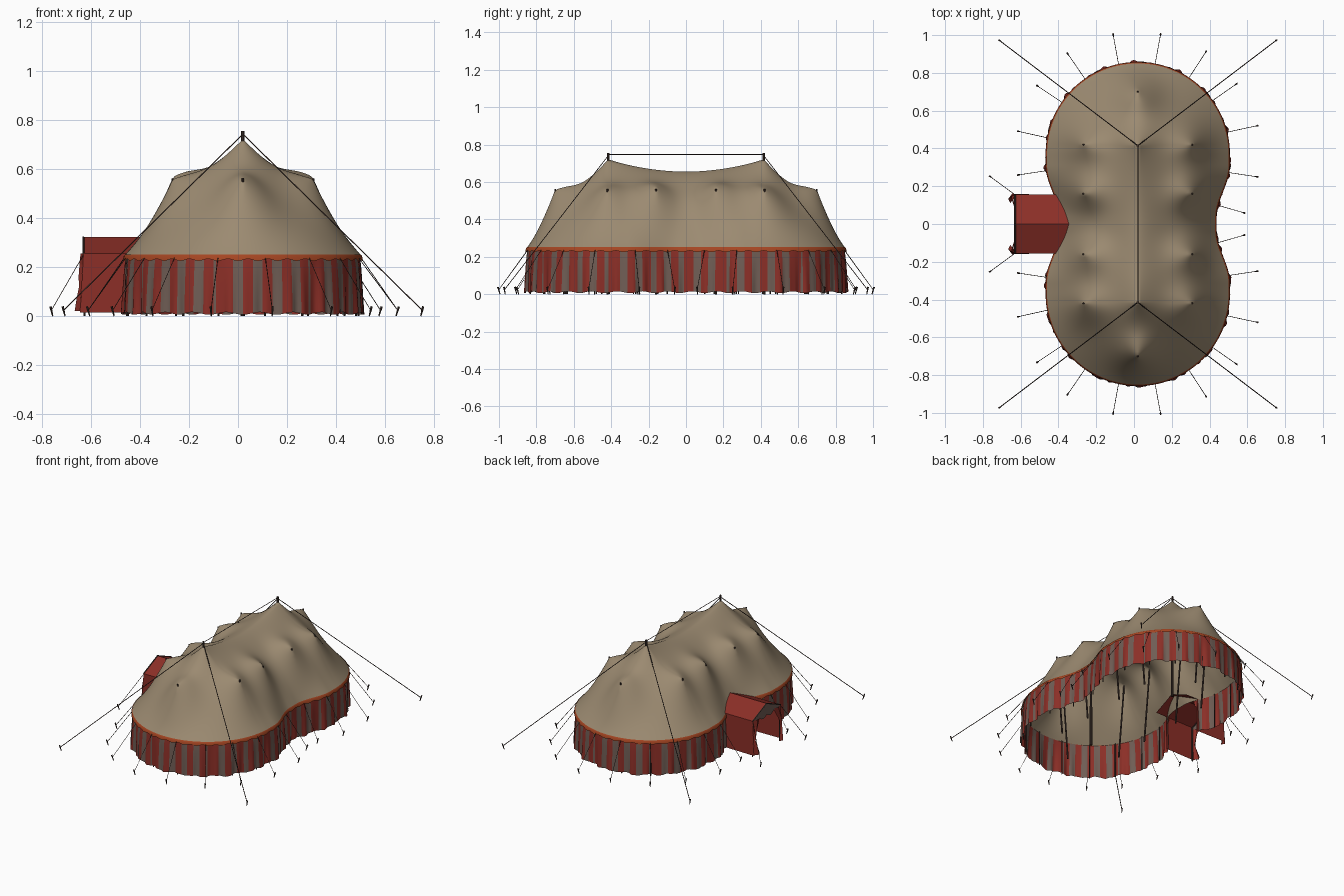
import bpy, bmesh, math
from mathutils import Vector

if "Cube" in bpy.data.objects:
    bpy.data.objects.remove(bpy.data.objects["Cube"])

CX = 0.02            # tent axis in x
POLE_Y = 0.415       # main pole position
EAVE = 0.25


def mat(name, col):
    m = bpy.data.materials.new(name)
    m.diffuse_color = (*col, 1)
    m.use_nodes = True
    m.node_tree.nodes["Principled BSDF"].inputs["Base Color"].default_value = m.diffuse_color
    return m


TAN = mat("tan canvas", (0.33, 0.255, 0.165))
RED = mat("red cloth", (0.26, 0.028, 0.02))
GREY = mat("grey brown cloth", (0.16, 0.11, 0.09))
ORANGE = mat("orange trim", (0.38, 0.06, 0.016))
DARK = mat("dark rope and wood", (0.05, 0.032, 0.026))


def make(name, verts, faces, mats, rule=None, smooth=True):
    me = bpy.data.meshes.new(name)
    me.from_pydata([tuple(v) for v in verts], [], faces)
    for m in mats:
        me.materials.append(m)
    for i, p in enumerate(me.polygons):
        p.use_smooth = smooth
        if rule:
            p.material_index = rule(i, p)
    bm = bmesh.new()
    bm.from_mesh(me)
    bmesh.ops.remove_doubles(bm, verts=bm.verts, dist=1e-4)
    bm.to_mesh(me)
    bm.free()
    ob = bpy.data.objects.new(name, me)
    bpy.context.collection.objects.link(ob)
    return ob


def ring_grid(name, rows, mats, rule=None, keep=None):
    n = len(rows[0])
    faces, cols = [], []
    for r in range(len(rows) - 1):
        for i in range(n):
            if keep and not keep(rows[r][i]):
                continue
            j = (i + 1) % n
            faces.append((r*n + i, (r+1)*n + i, (r+1)*n + j, r*n + j))
            cols.append(i)
    f = (lambda k, p: rule(cols[k])) if rule else None
    return make(name, [v for row in rows for v in row], faces, mats, f)


def rods(name, segs, material, sides=6):
    """Tapered straight rods: (start, end, start radius, end radius)."""
    verts, faces = [], []
    for a, b, ra, rb in segs:
        a, b = Vector(a), Vector(b)
        q = (b - a).to_track_quat('Z', 'Y')
        o = len(verts)
        for c, r in ((a, ra), (b, rb)):
            for k in range(sides):
                t = 2 * math.pi * k / sides
                verts.append(c + q @ Vector((r*math.cos(t), r*math.sin(t), 0)))
        for k in range(sides):
            l = (k + 1) % sides
            faces.append((o + k, o + l, o + sides + l, o + sides + k))
        faces.append(tuple(o + k for k in reversed(range(sides))))
        faces.append(tuple(o + sides + k for k in range(sides)))
    return make(name, verts, faces, [material], smooth=False)


# ---- plan outline: waisted sides and round ends, evenly spaced, mirrored
Q = 112
raw = []
for k in range(200):
    y = 0.37 * k / 200
    s = min(max((y - 0.04) / 0.27, 0), 1)
    raw.append(Vector((0.41 + 0.07 * s * s * (3 - 2*s), y)))
for k in range(401):
    a = math.pi / 2 * k / 400
    raw.append(Vector((0.48 * math.cos(a), 0.37 + 0.48 * math.sin(a))))
cum = [0]
for a, b in zip(raw, raw[1:]):
    cum.append(cum[-1] + (b - a).length)
quarter, j = [], 0
for k in range(Q + 1):
    d = cum[-1] * k / Q
    while j < len(raw) - 2 and cum[j + 1] < d:
        j += 1
    quarter.append(raw[j].lerp(raw[j+1], (d - cum[j]) / (cum[j+1] - cum[j])))
half = quarter + [Vector((-p.x, p.y)) for p in quarter[-2::-1]]
outline = half + [Vector((p.x, -p.y)) for p in half[-2:0:-1]]
N = len(outline)
normals = []
for i in range(N):
    t = outline[(i + 1) % N] - outline[i - 1]
    normals.append(Vector((t.y, -t.x)).normalized())

# ---- canvas roof, lifted by the quarter poles
tips = [(sx * 0.285, sy * y, amp) for y, amp in ((0.42, 0.138), (0.16, 0.16))
        for sx in (1, -1) for sy in (1, -1)]
tips += [(0, 0.7, 0.18), (0, -0.7, 0.18)]


def roof_point(e, t):
    ry = max(-POLE_Y, min(POLE_Y, e.y))
    mid = 1 - (ry / POLE_Y) ** 2
    zr = 0.72 - 0.065 * mid
    x, y = e.x * t, ry + (e.y - ry) * t
    z = zr + (EAVE - zr) * t ** (1 + 0.45 * mid)
    for tx, ty, amp in tips:
        d = math.hypot(x - tx, y - ty)
        z += amp * (1 - t**4) * (0.68 * math.exp(-(d/0.12)**2) + 0.32 * math.exp(-d/0.035))
    return (x + CX, y, z)


R = 30
ring_grid("canvas_roof", [[roof_point(e, r / R) for e in outline] for r in range(R + 1)], [TAN])


# ---- striped side wall with folds, open at the entrance
def wall_point(i, f):
    s = i / N
    bulge = 0.017 * abs(math.sin(math.pi * 22 * s)) * f ** 0.6
    fold = 0.004 * math.sin(2 * math.pi * 56 * s) + 0.003 * math.sin(2 * math.pi * 91 * s)
    p = outline[i] + normals[i] * (bulge + fold * f - 0.004)
    low = 0.014 + 0.005 * math.sin(2 * math.pi * 33 * s)
    return (p.x + CX, p.y, EAVE - 0.003 + (low - EAVE) * f)


def wall_colour(i):
    seam = (i * 22 / N + 0.08) % 1 < 0.14     # gathered red cloth at each seam
    return 0 if seam or (i // 4) % 2 == 0 else 1


def not_door(p):
    return p[0] > 0 or abs(p[1]) > 0.14


ring_grid("striped_wall", [[wall_point(i, f / 6) for i in range(N)] for f in range(7)],
          [RED, GREY], wall_colour, not_door)

# ---- orange trim under the eave
ring_grid("eave_trim", [[(*(outline[i] + normals[i] * o + Vector((CX, 0))),
                          z + (0.004 * math.sin(i * math.pi / 4) if z < 0.24 else 0))
                         for i in range(N)]
                        for o, z in ((0, EAVE + 0.002), (0.006, 0.245), (0.008, 0.229))],
          [ORANGE], None, not_door)

# ---- entrance porch
X0, X1, W = -0.63, -0.32, 0.155
make("porch_roof", [(X0, -W, .255), (X1, -W, .255), (X1, 0, .322), (X0, 0, .322),
                    (X0, W, .255), (X1, W, .255)],
     [(0, 1, 2, 3), (3, 2, 5, 4)], [RED], smooth=False)
for s, side in ((1, "left"), (-1, "right")):
    # side wall, flaring a little at the foot
    make("porch_wall_" + side,
         [(X0, s*W, .255), (-0.41, s*W, .255), (-0.41, s*W, .015), (X0 - .015, s*(W + .004), .015)],
         [(0, 1, 2, 3)], [RED], smooth=False)
    # tied-back door curtain
    prof = [(.255, .075, 0), (.21, .10, .004), (.16, .13, .008), (.12, .14, .006),
            (.07, .125, .016), (.02, .11, .024)]
    v = []
    for z, y, out in prof:
        v += [(X0 - out*.6, s*(W + out*.3), z), (X0 - out - .012, s*(W + y)/2, z), (X0 - out, s*y, z)]
    make("door_curtain_" + side, v,
         [(3*r + c, 3*r + c + 1, 3*r + c + 4, 3*r + c + 3) for r in range(5) for c in range(2)],
         [RED], smooth=False)
# grey gable with scalloped lower edge
G = 16
gv, gf = [], []
for k in range(G + 1):
    y = -W + 2 * W * k / G
    gv += [(X0 - .002, y, .255 + .067 * (1 - abs(y) / W)),
           (X0 - .002, y, .245 - .018 * abs(math.sin(math.pi * k / 4)))]
gf = [(2*k, 2*k + 1, 2*k + 3, 2*k + 2) for k in range(G)]
make("porch_gable", gv, gf, [GREY], smooth=False)
rods("porch_frame", [((X0, s*W, .255), (X0, 0, .322), .004, .004) for s in (1, -1)]
     + [((X0 + .004, s*(W - .004), 0), (X0 + .004, s*(W - .004), .255), .004, .004) for s in (1, -1)], DARK)

# ---- poles
rods("main_poles", [((CX, s*POLE_Y, 0), (CX, s*POLE_Y, .755), .009, .007) for s in (1, -1)], DARK, 8)
rods("quarter_poles", [((CX + x*.85, y if x else y*.93, 0), (CX + x*1.01, y, .562), .006, .005)
                       for x, y, a in tips], DARK)

# ---- guy ropes, stakes and wall poles
guys = [(x, s*y) for s in (1, -1) for x, y in
        ((-.11, 1), (.14, 1), (-.35, .9), (.38, .91), (-.51, .73), (.54, .74),
         (-.61, .49), (.65, .52), (-.61, .26), (.65, .25), (.58, .06))]
ropes, stakes, posts = [], [], []


def guy(a, b, r):
    a, b = Vector(a), Vector((*b, 0.025))
    ropes.append((a, b, r, r))
    out = Vector((b.x - a.x, b.y - a.y, 0)).normalized() * 0.006
    stakes.append((b - out + Vector((0, 0, -.025)), b + out + Vector((0, 0, .014)), .0025, .005))


for g in guys:
    p = min(outline, key=lambda o: (o + Vector((CX, 0)) - Vector(g)).length)
    guy((p.x + CX, p.y, EAVE - .005), g, .0016)
    posts.append(((p.x*.99 + CX, p.y*.99, 0), (p.x*.99 + CX, p.y*.99, EAVE), .004, .004))
for s in (1, -1):
    guy((X0, s*W, .25), (-.76, s*.25), .0016)
    for x in (-.71, .75):
        guy((CX, s*POLE_Y, .742), (x, s*.97), .0025)
ropes.append(((CX, -POLE_Y, .748), (CX, POLE_Y, .748), .0025, .0025))
rods("guy_ropes", ropes, DARK, 4)
rods("stakes", stakes, DARK)
rods("wall_poles", posts, DARK)
